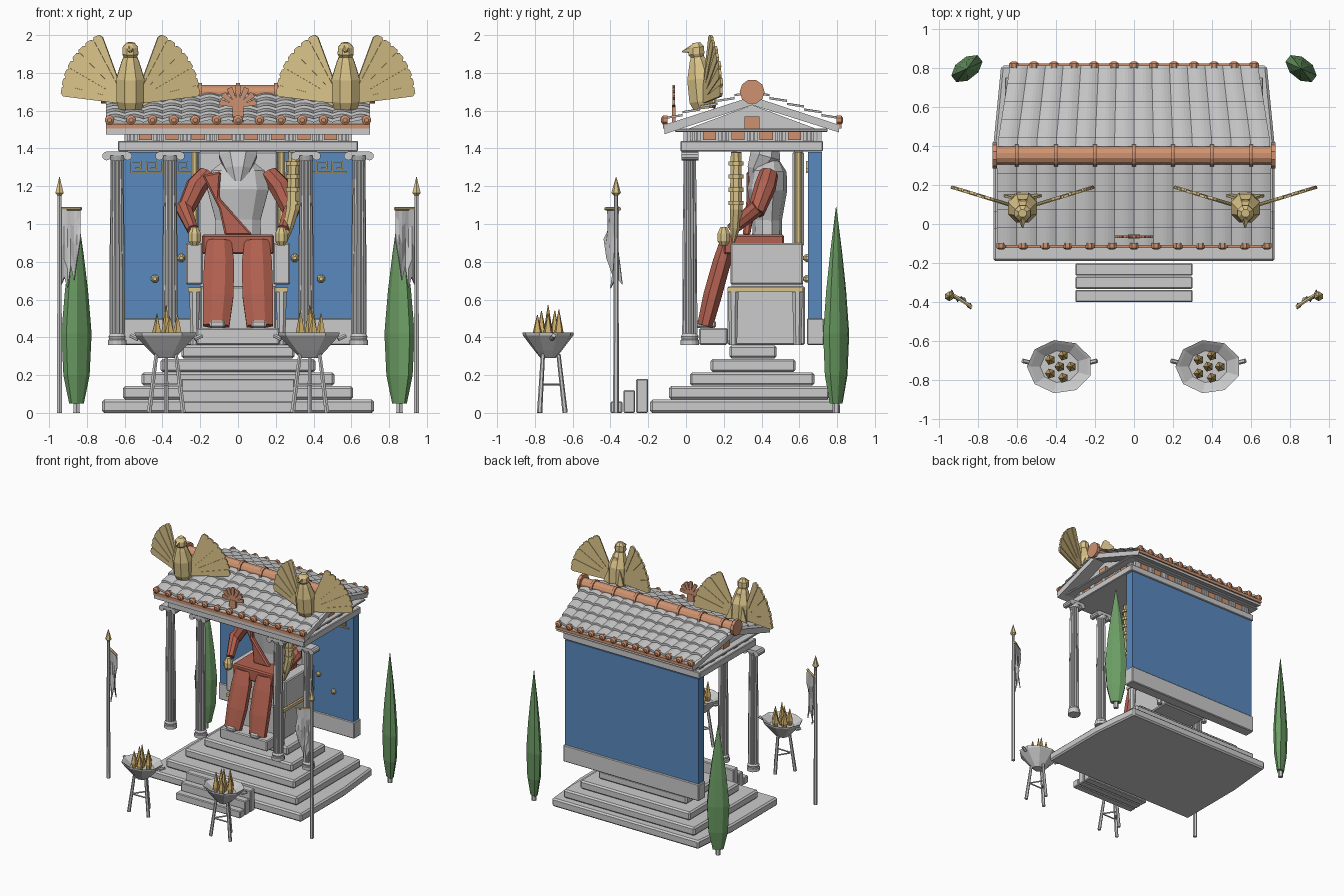
import bpy, bmesh, random
from math import sin, cos, pi, radians
from mathutils import Vector, Matrix

if "Cube" in bpy.data.objects:
    bpy.data.objects.remove(bpy.data.objects["Cube"])

random.seed(4)
COL = dict(gold=(.70, .55, .25), red=(.45, .12, .08), clay=(.62, .29, .16),
           blue=(.10, .25, .52), green=(.15, .34, .13), flame=(.62, .42, .14))
MATS = {}
for k, c in COL.items():
    MATS[k] = bpy.data.materials.new(k)
    MATS[k].diffuse_color = (*c, 1)


def finish(bm, name, mat=None, bevel=0):
    bmesh.ops.recalc_face_normals(bm, faces=bm.faces)
    me = bpy.data.meshes.new(name)
    bm.to_mesh(me)
    bm.free()
    ob = bpy.data.objects.new(name, me)
    bpy.context.collection.objects.link(ob)
    if mat:
        me.materials.append(MATS[mat])
    if bevel:
        m = ob.modifiers.new("bevel", 'BEVEL')
        m.width, m.segments = bevel, 1
    return ob


def bridge(bm, rings):
    n = len(rings[0])
    vs = [[bm.verts.new(p) for p in r] for r in rings]
    for a, b in zip(vs, vs[1:]):
        for i in range(n):
            bm.faces.new((a[i], a[(i + 1) % n], b[(i + 1) % n], b[i]))
    bm.faces.new(vs[0][::-1])
    bm.faces.new(vs[-1])


def box(bm, x0, x1, y0, y1, z0, z1):
    bridge(bm, [[(x0, y0, z), (x1, y0, z), (x1, y1, z), (x0, y1, z)] for z in (z0, z1)])


def loft(bm, pts, n=8, sq=1, turn=0):
    """Rings of radius r at each (x, y, z, r), squashed by sq."""
    d = Vector(pts[-1][:3]) - Vector(pts[0][:3])
    q = Vector((0, 0, 1)).rotation_difference(d)
    R = Matrix.Rotation(turn, 3, 'Z')
    ang = [2 * pi * (i + .5) / n for i in range(n)]
    bridge(bm, [[Vector(p[:3]) + q @ (R @ Vector((p[3] * cos(a), p[3] * sq * sin(a), 0)))
                 for a in ang] for p in pts])


def blade(bm, origin, d, r0, r1, w0, w1, normal, t=.012):
    """Flat feather that widens from r0 to r1 along d."""
    o, d, nrm = Vector(origin), Vector(d).normalized(), Vector(normal).normalized()
    side = d.cross(nrm)
    bridge(bm, [[o + d * r + side * w * a + nrm * t * b for a, b in ((-1, -1), (1, -1), (1, 1), (-1, 1))]
                for r, w in ((r0, w0), (r1 * .95, w1), (r1, w1 * .55))])


def one(name, mat, fn, *args, bevel=0, **kw):
    bm = bmesh.new()
    fn(bm, *args, **kw)
    return finish(bm, name, mat, bevel)


# Stepped platform and front stairs
for i, (hx, y0, y1) in enumerate([(.72, -.19, .81), (.61, -.09, .76), (.51, .02, .68), (.41, .13, .58), (.30, .23, .48)]):
    bx = hx - (.04 if i == 0 else 0)
    bm = bmesh.new()
    bridge(bm, [[(-hx, y0, z), (hx, y0, z), (hx, .4, z), (bx, y1, z), (-bx, y1, z), (-hx, .4, z)]
                for z in (.072 * i, .072 * i + .07)])
    finish(bm, f"platform_step_{i + 1}", bevel=.012)
for i in range(3):
    one(f"stair_{i + 1}", None, box, -.3, .3, -.40 + .068 * i, -.337 + .068 * i, 0, .06 * (i + 1), bevel=.006)

# Back wall with key pattern and bosses
one("wall_plinth", None, box, -.63, .63, .64, .73, .36, .5, bevel=.006)
one("back_wall", 'blue', box, -.62, .62, .645, .72, .5, 1.38)
bm = bmesh.new()
for i in range(14):
    x = -.57 + i * .082
    for a, b, c, d in ((0, .06, 1.325, 1.333), (0, .008, 1.275, 1.333), (.052, .06, 1.295, 1.333),
                       (.025, .06, 1.292, 1.3), (0, .082, 1.27, 1.278)):
        box(bm, x + a, x + b, .634, .65, c, d)
finish(bm, "wall_key_pattern", 'gold')
bm = bmesh.new()
for s in (-1, 1):
    for x, z in ((.44, .71), (.3, .82)):
        loft(bm, [(s * x, .65, z, .022), (s * x, .635, z, .022), (s * x, .62, z, .01)], 8)
finish(bm, "wall_bosses", 'gold')

# Columns with scroll capitals
for i, x in enumerate((-.64, -.36, .36, .64)):
    y = .02
    bm = bmesh.new()
    loft(bm, [(x, y, .36, .05), (x, y, .385, .05), (x, y, .39, .043), (x, y, .405, .047), (x, y, .42, .038)], 14)
    fl = [2 * pi * k / 28 for k in range(28)]
    bridge(bm, [[(x + r * (1 - .12 * (k % 2)) * cos(a), y + r * (1 - .12 * (k % 2)) * sin(a), z)
                 for k, a in enumerate(fl)] for z, r in ((.42, .041), (.8, .040), (1.34, .034))])
    box(bm, x - .055, x + .055, y - .045, y + .045, 1.362, 1.385)
    for s in (-1, 1):
        loft(bm, [(x + s * .056, y - .045, 1.36, .023), (x + s * .056, y + .045, 1.36, .023)], 10)
    loft(bm, [(x, y, 1.335, .036), (x, y, 1.362, .046)], 14)
    finish(bm, f"column_{i + 1}")

# Entablature: architrave, frieze blocks, cornice
one("architrave", None, box, -.635, .635, -.03, .725, 1.385, 1.44, bevel=.005)
one("frieze_core", None, box, -.58, .58, .01, .69, 1.44, 1.5)
tri, pan = bmesh.new(), bmesh.new()
for i in range(9):
    x = -.56 + i * .14
    for y in (-.012, .695):
        for k in (-.02, 0, .02):
            box(tri, x + k - .008, x + k + .008, y, y + .022, 1.44, 1.49)
        if i < 8:
            box(pan, x + .035, x + .105, y + .004, y + .018, 1.445, 1.49)
for s in (-1, 1):
    for i in range(5):
        y = .05 + i * .15
        for k in (-.02, 0, .02):
            box(tri, s * .59 - .012, s * .59 + .012, y + k - .008, y + k + .008, 1.44, 1.49)
        if i < 4:
            box(pan, s * .585 - .01, s * .585 + .01, y + .04, y + .11, 1.445, 1.49)
finish(tri, "frieze_triglyphs")
finish(pan, "frieze_panels", 'clay')
one("cornice", None, box, -.66, .66, -.06, .75, 1.488, 1.505, bevel=.004)
bm = bmesh.new()
bridge(bm, [[(x, 0, 1.5), (x, .7, 1.5), (x, .35, 1.63)] for x in (-.6, .6)])
finish(bm, "gable_walls")
bm = bmesh.new()
for s in (-1, 1):
    box(bm, s * .61 - .012, s * .61 + .012, .31, .39, 1.5, 1.57)
finish(bm, "gable_panels", 'clay')

# Roof slab; its back corners narrow
def half(y):
    return .70 - max(0, y - .4) * .16
prof = [(-.115, 1.475), (-.115, 1.525), (.35, 1.675), (.81, 1.525), (.81, 1.485), (.35, 1.63)]
bm = bmesh.new()
bridge(bm, [[(s * half(y), y, z) for y, z in prof] for s in (-1, 1)])
finish(bm, "roof_slab")

# Overlapping wavy roof tiles
for nm, ye in (("front", -.11), ("back", .81)):
    bm = bmesh.new()
    for r in range(5):
        rows = []
        for t, up in ((r / 5, .008), (r / 5, .026), ((r + 1) / 5, .01)):
            y, z = ye + (.35 - ye) * t, 1.53 + .15 * t + up
            rows.append([bm.verts.new((half(y) * (k / 42 - 1), y, z + .012 * abs(sin(pi * k / 6))))
                         for k in range(85)])
        for a, b in zip(rows, rows[1:]):
            for k in range(84):
                bm.faces.new((a[k], a[k + 1], b[k + 1], b[k]))
    finish(bm, f"roof_tiles_{nm}")
    # Eave trim and antefixes
    bm = bmesh.new()
    h = half(ye)
    box(bm, -h, h, ye - .012, ye + .012, 1.505, 1.53)
    o = -.012 if ye < 0 else .012
    for k in range(13):
        x = (h - .02) * (k / 6 - 1)
        loft(bm, [(x, ye - o, 1.55, .026), (x, ye + o, 1.55, .026), (x, ye + 1.8 * o, 1.55, .012)], 8)
    finish(bm, f"eave_trim_{nm}", 'clay')

# Ridge roll with collars and end rosettes
bm = bmesh.new()
loft(bm, [(-.72, .35, 1.69, .048), (.72, .35, 1.69, .048)], 12)
for k in range(-3, 4):
    loft(bm, [(k * .2 - .01, .35, 1.69, .058), (k * .2 + .01, .35, 1.69, .058)], 12)
for s in (-1, 1):
    loft(bm, [(s * .70, .35, 1.7, .066), (s * .725, .35, 1.7, .066)], 10)
finish(bm, "ridge_roll", 'clay')

# Palmette ornament over the front eave
bm = bmesh.new()
for a in range(-75, 76, 25):
    blade(bm, (0, -.065, 1.62), (sin(radians(a)), 0, cos(radians(a))), .01, .115 - abs(a) * .0002,
          .006, .016, (0, 1, 0), .007)
box(bm, -.03, .03, -.075, -.055, 1.54, 1.63)
finish(bm, "eave_palmette", 'clay')

# Throne
one("throne_base", None, box, -.2, .2, .22, .63, .36, .67, bevel=.008)
one("throne_seat", None, box, -.2, .2, .24, .62, .67, .88)
one("throne_back", None, box, -.21, .21, .565, .625, .88, 1.385, bevel=.01)
one("footstool", None, box, -.22, .22, .07, .22, .36, .45, bevel=.008)
for s in (-1, 1):
    sd = "left" if s < 0 else "right"
    c = s * .23
    one(f"throne_arm_{sd}", None, box, c - .046, c + .046, .235, .62, .68, .9, bevel=.008)
    bm = bmesh.new()
    for y in (.25, .59):
        loft(bm, [(c, y, .36, .022), (c, y, .64, .03)], 8)
    finish(bm, f"throne_legs_{sd}")
    bm = bmesh.new()
    box(bm, c - .035, c + .035, .22, .62, .64, .665)
    loft(bm, [(c, .2, .885, .02), (c, .2, .91, .036), (c, .2, .95, .036), (c, .2, .985, .018)], 8)
    loft(bm, [(c, .595, .9, .02), (c, .595, 1.38, .02)], 8)
    finish(bm, f"throne_gilding_{sd}", 'gold')

# Seated statue
bm = bmesh.new()
loft(bm, [(0, .43, .9, .13), (0, .43, 1.02, .125), (0, .43, 1.18, .17), (0, .44, 1.28, .15), (0, .45, 1.34, .07)], 10, .62)
finish(bm, "statue_torso")
bm = bmesh.new()
loft(bm, [(0, .36, 1.22, .035), (0, .38, 1.29, .075), (0, .42, 1.36, .11), (0, .43, 1.43, .09), (0, .43, 1.47, .03)], 8, .8)
finish(bm, "statue_head_and_beard")
bm = bmesh.new()
box(bm, -.19, .19, .2, .52, .84, .945)
bridge(bm, [[(-.19, y, 1.26), (-.09, y, 1.28), (-.10, y, 1.14), (.08, y - .02, .94), (-.07, y - .02, .94), (-.10, y, 1.08)]
            for y in (.32, .36)])
finish(bm, "statue_drape", 'red', .01)
for s in (-1, 1):
    sd = "left" if s < 0 else "right"
    bm = bmesh.new()
    loft(bm, [(s * .115, .1, .46, .075), (s * .105, .14, .62, .088), (s * .1, .19, .8, .086), (s * .1, .22, .91, .07)], 8, .6)
    finish(bm, f"statue_leg_{sd}", 'red')
    one(f"statue_foot_{sd}", None, box, s * .11 - .04, s * .11 + .04, .05, .16, .45, .49, bevel=.01)
    bm = bmesh.new()
    loft(bm, [(s * .16, .44, 1.27, .05), (s * .22, .42, 1.2, .058), (s * .285, .37, 1.06, .045)], 8)
    loft(bm, [(s * .29, .38, 1.09, .046), (s * .24, .24, .97, .032)], 8)
    finish(bm, f"statue_arm_{sd}", 'red')

# Gold staff held at the right side
bm = bmesh.new()
loft(bm, [(.25, .25, .9, .008), (.265, .26, .98, .03), (.29, .265, 1.08, .036), (.295, .265, 1.38, .03)], 8)
for z in (1.1, 1.17, 1.24, 1.31):
    loft(bm, [(.295, .265, z, .043), (.295, .265, z + .022, .043)], 8)
finish(bm, "gold_staff", 'gold')

for s in (-1, 1):
    sd = "left" if s < 0 else "right"
    # Roof bird with fanned wings
    X = s * .57
    bm = bmesh.new()
    loft(bm, [(X, .10, 1.61, .065), (X, .09, 1.65, .078), (X, .08, 1.77, .08), (X, .065, 1.86, .05), (X, .06, 1.885, .038),
              (X, .055, 1.9, .046), (X, .055, 1.935, .044), (X, .055, 1.96, .022)], 8)
    loft(bm, [(X, .03, 1.925, .022), (X, -.02, 1.912, .004)], 5)
    for w in (-1, 1):
        n = Vector((-w * sin(radians(17)), cos(radians(17)), 0))
        for k in range(8):
            a, f = radians(10 + k * 8), radians(17)
            blade(bm, (X + w * .03, .085 + .004 * (k % 2), 1.645), (w * cos(a) * cos(f), cos(a) * sin(f), sin(a)),
                  .03, .355 + .004 * k, .012, .029, n, .007)
    for a in (-18, 0, 18):
        blade(bm, (X, .12, 1.85), (sin(radians(a)), .12, -1), 0, .24, .015, .03, (0, 1, .12), .006)
    finish(bm, f"roof_bird_{sd}", 'gold')

    # Brazier: bowl, legs, flames
    X, Y = s * .38, -.73
    bm = bmesh.new()
    loft(bm, [(X, Y, .29, .05), (X, Y, .33, .09), (X, Y, .41, .165), (X, Y, .425, .168), (X, Y, .415, .15), (X, Y, .38, .1)], 9, .82)
    for k in range(3):
        a = 2 * pi * k / 3 + pi / 2
        ca, sa = cos(a), sin(a)
        loft(bm, [(X + .105 * ca, Y + .09 * sa, 0, .014), (X + .06 * ca, Y + .055 * sa, .31, .011)], 6)
        b = a + 2 * pi / 3
        loft(bm, [(X + .08 * ca, Y + .07 * sa, .15, .006), (X + .08 * cos(b), Y + .07 * sin(b), .151, .006)], 5)
    for h in (-1, 1):
        loft(bm, [(X + h * .15, Y + .02, .39, .012), (X + h * .19, Y + .03, .41, .012)], 6)
    finish(bm, f"brazier_{sd}")
    bm = bmesh.new()
    for k in range(6):
        a, r = k * 1.257, 0 if k == 5 else .06
        x, y, h = X + r * cos(a), Y + r * sin(a), .16 if k == 5 else random.uniform(.10, .14)
        loft(bm, [(x, y, .375, .016), (x, y, .42, .027), (x, y, .41 + h, .002)], 5)
    finish(bm, f"brazier_flames_{sd}", 'flame')

    # Banner: pole, spear tip, bar and ragged cloth
    X, Y = s * .945, -.37
    one(f"banner_pole_{sd}", None, loft, [(X, Y, 0, .016), (X, Y, 1.17, .011)], 6)
    bm = bmesh.new()
    loft(bm, [(X, Y, 1.15, .012), (X, Y, 1.165, .025), (X, Y, 1.25, .001)], 6)
    loft(bm, [(X, Y + .02, 1.08, .009), (s * .83, -.425, 1.081, .009)], 6)
    finish(bm, f"banner_gilding_{sd}", 'gold')
    bm = bmesh.new()
    lens = (.16, .26, .38, .30, .42, .36, .40)
    cols = []
    for k, L in enumerate(lens):
        x, y = s * (.835 + k * .017), -.42 + k * .01
        cols.append([bm.verts.new((x, y + .022 * sin(k * 1.7 + j) * j / 4, 1.08 - L * j / 4)) for j in range(5)])
    for a, b in zip(cols, cols[1:]):
        for j in range(4):
            bm.faces.new((a[j], b[j], b[j + 1], a[j + 1]))
    ob = finish(bm, f"banner_cloth_{sd}")
    ob.modifiers.new("thickness", 'SOLIDIFY').thickness = .006

    # Cypress tree
    X, Y = s * .855, .795
    one(f"tree_trunk_{sd}", None, loft, [(X, Y, 0, .02), (X, Y, .08, .018)], 6)
    one(f"tree_{sd}", 'green', loft, [(X, Y, .05, .045), (X, Y, .2, .08), (X, Y, .42, .092), (X, Y, .65, .07),
        (X, Y, .85, .042), (X, Y, 1.09, .002)], 8, .6, -s * radians(38))

for m in bpy.data.materials:
    if m.users and not m.is_grease_pencil:
        m.use_nodes = True
        m.node_tree.nodes["Principled BSDF"].inputs["Base Color"].default_value = m.diffuse_color
